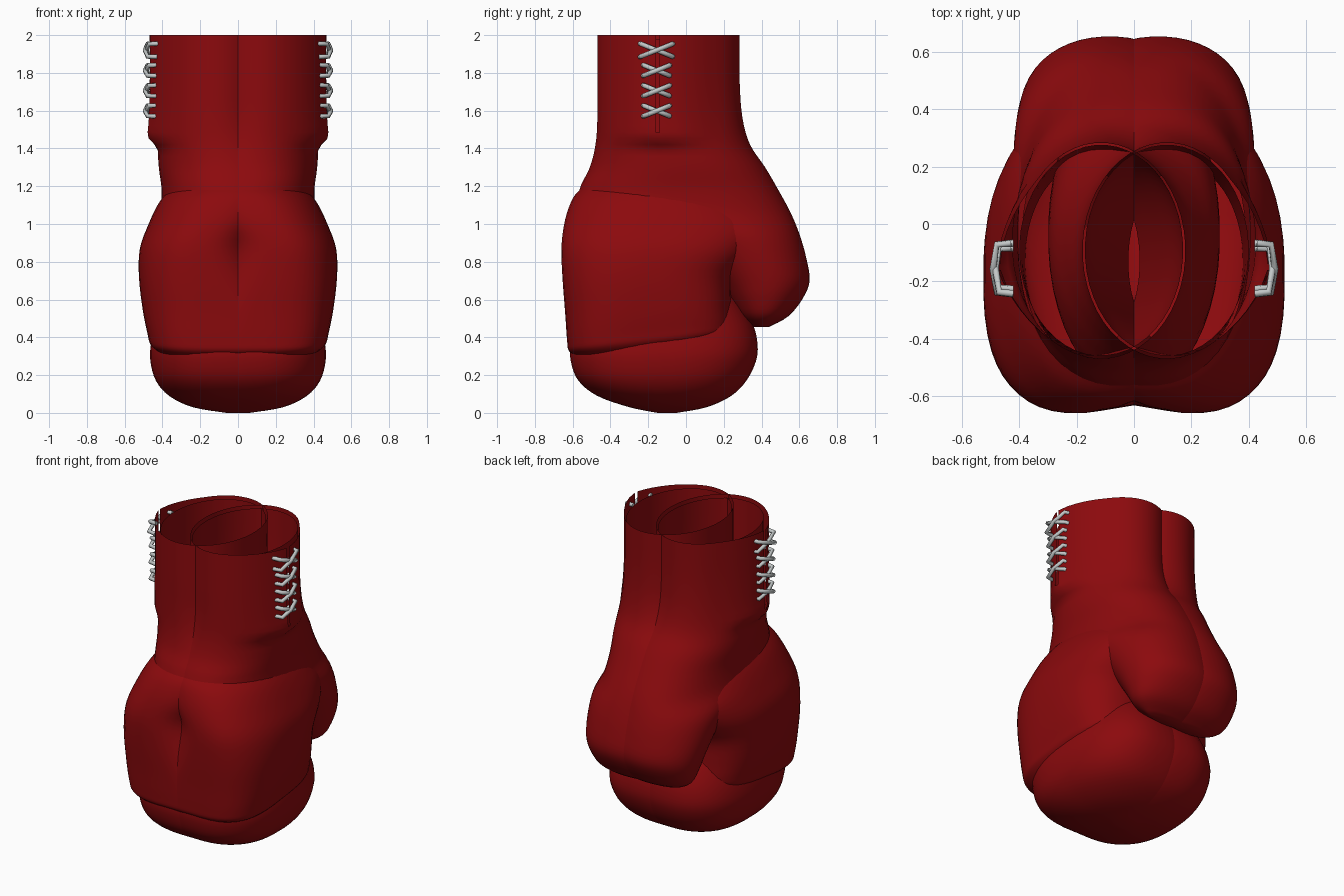
import bpy, bmesh, math
from mathutils import Vector

cube = bpy.data.objects.get("Cube")
if cube:
    bpy.data.objects.remove(cube)


def material(name, color, rough):
    m = bpy.data.materials.new(name)
    m.use_nodes = True
    m.diffuse_color = color
    bsdf = m.node_tree.nodes["Principled BSDF"]
    bsdf.inputs["Base Color"].default_value = color
    bsdf.inputs["Roughness"].default_value = rough
    return m


RED = material("deep red leather", (0.262, 0.003, 0.004, 1), 0.6)
GREY = material("light grey lace", (0.55, 0.58, 0.58, 1), 0.6)
SEGS = 48
SLIT_Y = -0.15


def spline(rows, steps=4):
    """Smooth in-between sections for a list of key sections."""
    out = []
    for i in range(len(rows) - 1):
        a, b = rows[max(i - 1, 0)], rows[i]
        c, d = rows[i + 1], rows[min(i + 2, len(rows) - 1)]
        for s in range(steps):
            t = s / steps
            out.append([q + 0.5 * t * (r - p + t * (2 * p - 5 * q + 4 * r - e
                        + t * (3 * (q - r) + e - p)))
                        for p, q, r, e in zip(a, b, c, d)])
    return out + [list(rows[-1])]


def section(row):
    """Superellipse ring: z, inner x, outer x, front y, back y, squareness, tilt."""
    z, xi, xo, y0, y1, n, k = row
    ring = []
    for j in range(SEGS):
        a = math.tau * (j + 0.5) / SEGS
        c, s = math.cos(a), math.sin(a)
        x = (xi + xo) / 2 + (xo - xi) / 2 * math.copysign(abs(c) ** (2 / n), c)
        y = (y0 + y1) / 2 + (y1 - y0) / 2 * math.copysign(abs(s) ** (2 / n), s)
        ring.append(Vector((x, y, z + k * (y + 0.2))))
    return ring


def loft(name, rows, side, cap=False, shape=None, open_slit=False):
    bm = bmesh.new()
    rings = [section(r) for r in spline(rows)]
    if shape:
        for ring in rings:
            for co in ring:
                shape(co)
    # column of the cuff nearest to the lacing slit
    col = min(range(SEGS), key=lambda j: abs((rings[0][j].y + rings[0][(j + 1) % SEGS].y) / 2
              - SLIT_Y) + (9 if rings[0][j].x < 0.1 else 0))
    if open_slit:
        for ring in rings:
            if ring[0].z > 1.48:
                ring[col].y = SLIT_Y - 0.01
                ring[(col + 1) % SEGS].y = SLIT_Y + 0.01
    vs = [[bm.verts.new((co.x * side, co.y, co.z)) for co in ring] for ring in rings]
    for i in range(len(vs) - 1):
        for j in range(SEGS):
            if open_slit and j == col and rings[i + 1][0].z > 1.48:
                continue
            k = (j + 1) % SEGS
            quad = [vs[i][j], vs[i + 1][j], vs[i + 1][k], vs[i][k]]
            bm.faces.new(quad if side > 0 else quad[::-1])
    if cap:
        bm.faces.new(vs[-1][::-1] if side > 0 else vs[-1])
    me = bpy.data.meshes.new(name)
    bm.to_mesh(me)
    bm.free()
    me.materials.append(RED)
    ob = bpy.data.objects.new(name, me)
    bpy.context.collection.objects.link(ob)
    bpy.ops.object.select_all(action="DESELECT")
    ob.select_set(True)
    bpy.context.view_layer.objects.active = ob
    bpy.ops.object.shade_smooth_by_angle(angle=math.radians(50))


def pull_ears(co):
    """Draw the cuff edges outward beside the lacing slit."""
    if co.x > 0.15 and co.z > 1.4:
        lift = min(1, (co.z - 1.4) / 0.06)
        co.x += 0.065 * lift * max(0, 1 - abs(co.y - SLIT_Y) / 0.3)


# Cuff running down into the thumb
arm_rows = [
    (2.00, -.18, .41, -.47, .285, 2, 0), (1.75, -.18, .41, -.47, .285, 2, 0),
    (1.56, -.19, .415, -.47, .30, 2, 0), (1.42, -.24, .425, -.48, .34, 2, 0),
    (1.30, -.29, .42, -.51, .42, 2.1, 0), (1.18, -.30, .405, -.565, .49, 2.2, 0),
    (1.06, -.29, .41, -.56, .555, 2.2, 0), (.95, -.26, .42, -.15, .60, 2.1, 0),
    (.83, -.24, .41, .04, .635, 2.1, 0), (.70, -.22, .39, .16, .655, 2.1, 0),
    (.60, -.20, .365, .23, .615, 2.1, 0), (.51, -.16, .32, .29, .54, 2.1, 0),
    (.455, -.06, .22, .36, .44, 2, 0),
]
# Inner lining narrowing towards the middle
lining_rows = [
    (1.98, -.17, .40, -.46, .275, 2, 0), (1.6, -.165, .40, -.46, .275, 2, 0),
    (1.3, -.10, .39, -.46, .25, 2, 0), (1.0, -.02, .38, -.46, .20, 2, 0),
]
# Padded back of the hand
fist_rows = [
    (1.16, -.29, .392, -.55, .40, 2.2, -.1), (1.10, -.28, .43, -.60, .43, 2.3, -.09),
    (1.00, -.22, .475, -.64, .44, 2.4, -.06), (.87, -.12, .52, -.66, .35, 2.4, -.03),
    (.72, -.15, .525, -.655, .25, 2.6, 0), (.55, -.24, .505, -.64, .24, 3, .06),
    (.43, -.28, .48, -.63, .245, 3.3, .11), (.375, -.30, .465, -.62, .24, 3.3, .115),
    (.335, -.30, .42, -.57, .19, 3.2, .115),
]
# Curled finger roll
finger_rows = [
    (.72, -.20, .30, -.40, .16, 2.3, 0), (.60, -.24, .38, -.50, .28, 2.3, 0),
    (.47, -.27, .435, -.57, .355, 2.4, 0), (.36, -.29, .462, -.61, .38, 2.5, 0),
    (.27, -.30, .464, -.61, .37, 2.5, 0), (.17, -.30, .435, -.57, .32, 2.5, 0),
    (.09, -.27, .365, -.47, .24, 2.4, 0), (.03, -.20, .24, -.30, .11, 2.2, 0),
    (.00, -.05, .06, -.15, -.05, 2, 0),
]


def lace(name, points, side):
    cu = bpy.data.curves.new(name, "CURVE")
    cu.dimensions = "3D"
    cu.bevel_depth = 0.013
    cu.bevel_resolution = 1
    cu.use_fill_caps = True
    sp = cu.splines.new("POLY")
    sp.points.add(len(points) - 1)
    for p, (x, y, z) in zip(sp.points, points):
        p.co = (x * side, y, z, 1)
    cu.materials.append(GREY)
    ob = bpy.data.objects.new(name, cu)
    bpy.context.collection.objects.link(ob)


for side, tag in ((1, "left"), (-1, "right")):
    loft(tag + "_cuff_and_thumb", arm_rows, side, True, pull_ears, True)
    loft(tag + "_cuff_lining", lining_rows, side)
    loft(tag + "_hand_padding", fist_rows, side)
    loft(tag + "_finger_roll", finger_rows, side, True)
    # Crossed laces over the slit
    for i in range(4):
        z = 1.92 - i * 0.107
        w = 0.088 if i == 0 else 0.072
        for d in (1, -1):
            path = [(0.425, -w), (0.475, -w * 0.95), (0.488, 0), (0.475, w * 0.95), (0.425, w)]
            pts = [(x + 0.004 * d, SLIT_Y - 0.005 + y, z + d * y * 0.4) for x, y in path]
            lace(f"{tag}_lace_{i + 1}_{'up' if d > 0 else 'down'}", pts, side)
